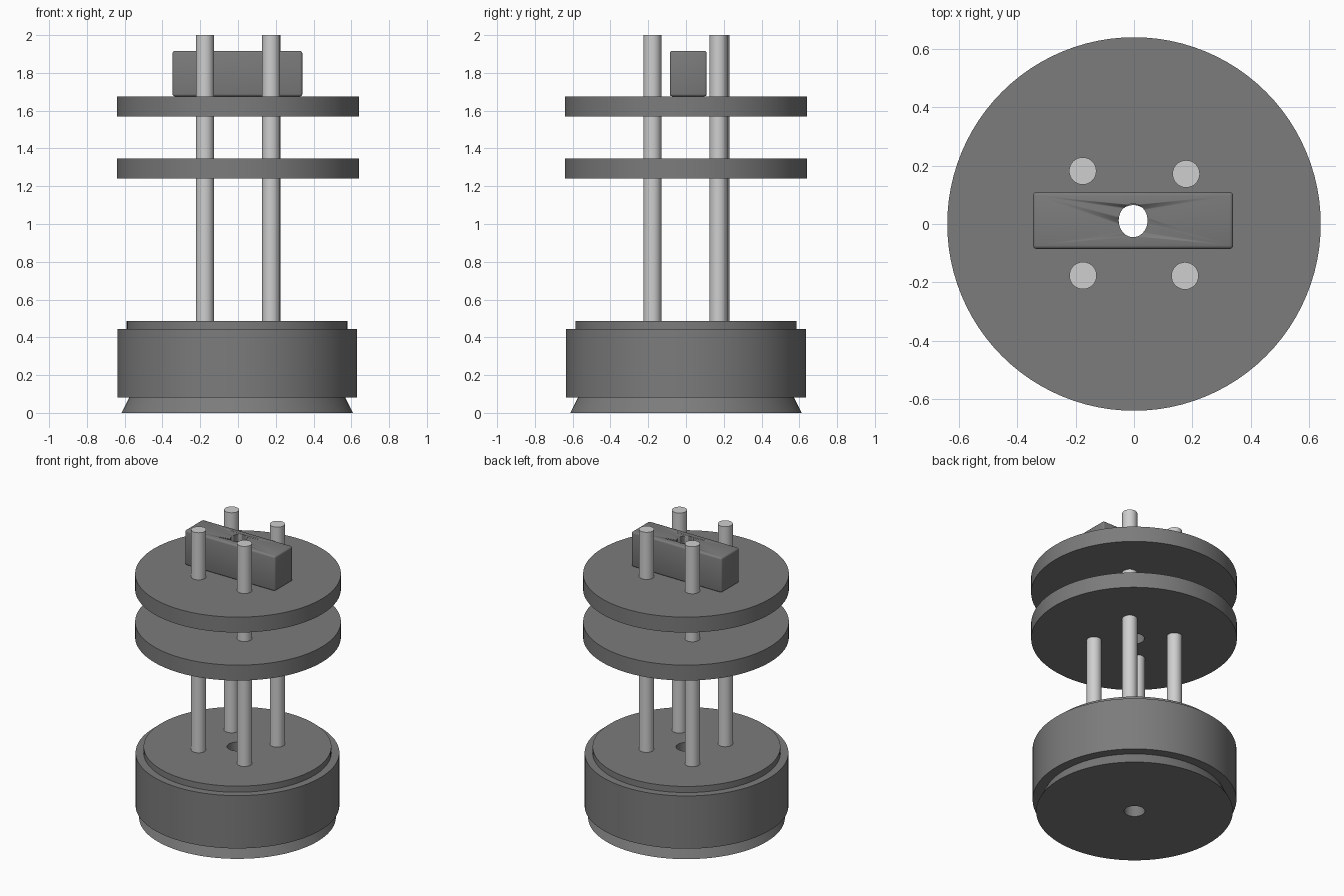
import bpy, bmesh, math

cube = bpy.data.objects.get("Cube")
if cube:
    bpy.data.objects.remove(cube, do_unlink=True)


def material(name, value):
    m = bpy.data.materials.new(name)
    m.use_nodes = True
    colour = (value, value, value, 1)
    m.diffuse_color = colour
    m.node_tree.nodes["Principled BSDF"].inputs["Base Color"].default_value = colour
    return m


DARK = material("dark grey", 0.2)
LIGHT = material("light grey", 0.62)


def finish(bm, name, mat, location):
    bmesh.ops.recalc_face_normals(bm, faces=bm.faces)
    mesh = bpy.data.meshes.new(name)
    bm.to_mesh(mesh)
    bm.free()
    obj = bpy.data.objects.new(name, mesh)
    bpy.context.collection.objects.link(obj)
    obj.location = location
    mesh.materials.append(mat)
    bpy.ops.object.select_all(action='DESELECT')
    obj.select_set(True)
    bpy.context.view_layer.objects.active = obj
    bpy.ops.object.shade_smooth_by_angle(angle=math.radians(30))
    return obj


def lathe(name, profile, mat, location=(0, 0, 0), segments=96, closed=True):
    """Spin (radius, height) points around z; a closed profile leaves a bore."""
    bm = bmesh.new()
    rings = []
    for r, z in profile:
        angles = [math.tau * i / segments for i in range(segments)]
        rings.append([bm.verts.new((r * math.cos(a), r * math.sin(a), z)) for a in angles])
    pairs = list(zip(rings, rings[1:]))
    if closed:
        pairs.append((rings[-1], rings[0]))
    else:
        bm.faces.new(rings[0])
        bm.faces.new(rings[-1])
    for low, high in pairs:
        for i in range(segments):
            j = (i + 1) % segments
            bm.faces.new((low[i], low[j], high[j], high[i]))
    return finish(bm, name, mat, location)


# Stepped base with flared foot and central bore
BORE = 0.065
lathe("base", [(BORE, 0), (0.613, 0), (0.572, 0.082), (0.635, 0.082), (0.635, 0.445),
               (0.585, 0.445), (0.585, 0.487), (BORE, 0.487)], DARK, (-0.004, 0, 0))

# Two pierced discs
for name, z in (("lower_disc", 1.24), ("upper_disc", 1.57)):
    lathe(name, [(BORE, 0), (0.641, 0), (0.641, 0.106), (BORE, 0.106)], DARK, (0, 0, z))

# Four rods through the discs
for name, x, y in (("front_right_rod", -0.175, -0.177), ("front_left_rod", 0.175, -0.178),
                   ("back_right_rod", -0.176, 0.182), ("back_left_rod", 0.179, 0.172)):
    lathe(name, [(0.047, 0.45), (0.047, 2)], LIGHT, (x, y, 0), 32, closed=False)

# Rounded top block with a vertical hole
bm = bmesh.new()
bmesh.ops.create_cube(bm, size=1)
bmesh.ops.scale(bm, vec=(0.687, 0.195, 0.24), verts=bm.verts)
bmesh.ops.bevel(bm, geom=bm.edges[:], offset=0.012, segments=3, profile=0.5, affect='EDGES')
block = finish(bm, "top_block", DARK, (-0.003, 0.012, 1.796))

cutter = lathe("hole_cutter", [(0.055, -0.3), (0.055, 0.3)], DARK, (-0.003, 0.012, 1.796), 48, closed=False)
cutter.scale = (0.9, 1.04, 1)
cutter.hide_render = True
cutter.hide_viewport = True
cut = block.modifiers.new("hole", 'BOOLEAN')
cut.object = cutter
cut.operation = 'DIFFERENCE'
cut.solver = 'EXACT'
